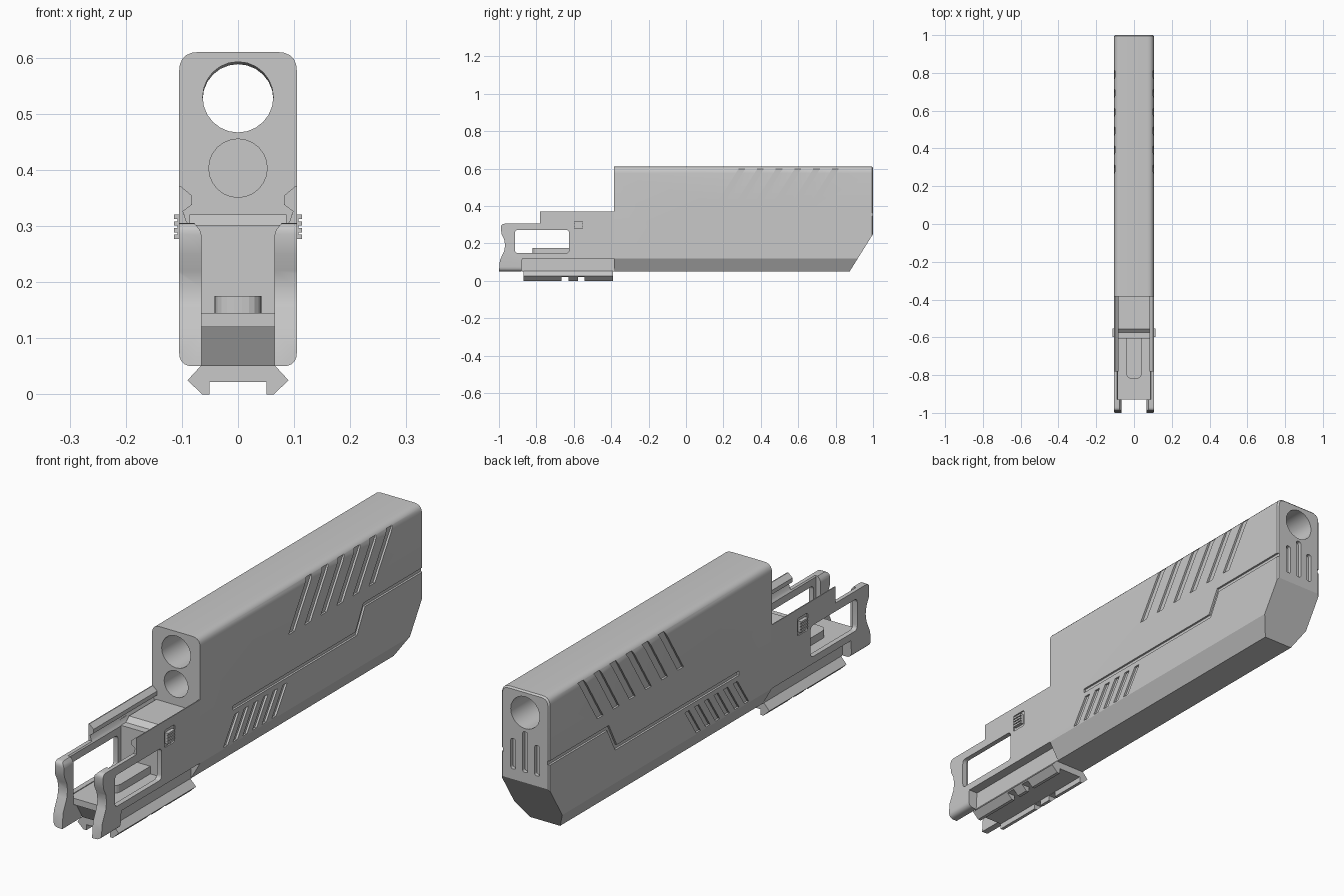
import bpy
import bmesh
import math
from mathutils import Vector

if "Cube" in bpy.data.objects:
    bpy.data.objects.remove(bpy.data.objects["Cube"])

GREY = (0.58, 0.58, 0.58, 1)
grey = bpy.data.materials.new("plain_grey")
grey.use_nodes = True
grey.diffuse_color = GREY
shader = next(n for n in grey.node_tree.nodes if n.type == "BSDF_PRINCIPLED")
shader.inputs["Base Color"].default_value = GREY
shader.inputs["Roughness"].default_value = 0.6


def finish(name, bm):
    bmesh.ops.recalc_face_normals(bm, faces=bm.faces)
    mesh = bpy.data.meshes.new(name)
    bm.to_mesh(mesh)
    bm.free()
    mesh.materials.append(grey)
    obj = bpy.data.objects.new(name, mesh)
    bpy.context.collection.objects.link(obj)
    return obj


def fillet(points, steps=5):
    """Round every corner that carries a radius as its third value."""
    out = []
    for i, p in enumerate(points):
        c = Vector(p[:2])
        if len(p) < 3:
            out.append(c)
            continue
        a = Vector(points[i - 1][:2])
        b = Vector(points[(i + 1) % len(points)][:2])
        a = c + (a - c).normalized() * p[2]
        b = c + (b - c).normalized() * p[2]
        for k in range(steps + 1):
            t = k / steps
            out.append(a * (1 - t) ** 2 + c * 2 * t * (1 - t) + b * t * t)
    return out


def prism(name, axis, points, lo, hi, end_bevel=0):
    """Extrude a 2D outline along an axis."""
    place = {"x": lambda p, d: (d, p[0], p[1]),
             "y": lambda p, d: (p[0], d, p[1]),
             "z": lambda p, d: (p[0], p[1], d)}[axis]
    bm = bmesh.new()
    outline = fillet(points)
    a = [bm.verts.new(place(p, lo)) for p in outline]
    b = [bm.verts.new(place(p, hi)) for p in outline]
    bm.faces.new(a)
    end = bm.faces.new(b)
    for i in range(len(a)):
        bm.faces.new((a[i - 1], a[i], b[i], b[i - 1]))
    if end_bevel:
        bmesh.ops.recalc_face_normals(bm, faces=bm.faces)
        bmesh.ops.bevel(bm, geom=list(end.edges), offset=end_bevel,
                        segments=1, affect="EDGES")
    return finish(name, bm)


def rect(a, b, c, d, r=None):
    pts = [(a, c), (b, c), (b, d), (a, d)]
    return [p + (r,) for p in pts] if r else pts


def tube(front, back, r, z_front, z_back, sides=24):
    """Round cutter running along y."""
    bm = bmesh.new()
    rings = []
    for y, z in ((front, z_front), (back, z_back)):
        rings.append([bm.verts.new((r * math.cos(2 * math.pi * i / sides), y,
                                    z + r * math.sin(2 * math.pi * i / sides)))
                      for i in range(sides)])
    a, b = rings
    bm.faces.new(a)
    bm.faces.new(b)
    for i in range(sides):
        bm.faces.new((a[i - 1], a[i], b[i], b[i - 1]))
    return finish("cutter", bm)


def cut(target, cutter, operation="DIFFERENCE"):
    mod = target.modifiers.new("cut", "BOOLEAN")
    mod.operation = operation
    mod.solver = "EXACT"
    mod.object = cutter
    bpy.context.view_layer.objects.active = target
    bpy.ops.object.modifier_apply(modifier=mod.name)
    bpy.data.objects.remove(cutter)


def smooth(obj):
    bpy.ops.object.select_all(action="DESELECT")
    obj.select_set(True)
    bpy.context.view_layer.objects.active = obj
    bpy.ops.object.shade_smooth_by_angle(angle=math.radians(24))


# Main housing with rounded top, chamfered keel and sloped rear
housing = prism("main_housing", "y", [
    (-0.065, 0.05), (0.065, 0.05), (0.105, 0.12), (0.105, 0.61, 0.035),
    (-0.105, 0.61, 0.035), (-0.105, 0.12)], -0.385, 1.0, end_bevel=0.006)
cut(housing, prism("cutter", "x", [(0.844, 0), (1.1, 0.41), (1.1, 0)], -0.2, 0.2))

# Through bore and blind lower bore
cut(housing, tube(-0.5, 1.1, 0.063, 0.53, 0.525))
cut(housing, tube(-0.5, -0.1, 0.052, 0.403, 0.403))

# Vertical slots on the rear face
for x, top in ((-0.052, 0.41), (0, 0.45), (0.052, 0.41)):
    cut(housing, prism("cutter", "y", rect(x - 0.011, x + 0.011, 0.29, top, 0.01),
                       0.985, 1.1))

# Slanted vents and the stepped seam on both flanks
for side in (-1, 1):
    lo, hi = sorted((side * 0.097, side * 0.13))
    for i in range(6):
        y = 0.165 + i * 0.1
        cut(housing, prism("cutter", "x", [
            (y, 0.415), (y + 0.036, 0.415), (y + 0.151, 0.597), (y + 0.115, 0.597)], lo, hi))
        y = -0.24 + i * 0.06
        cut(housing, prism("cutter", "x", [
            (y, 0.125), (y + 0.026, 0.125), (y + 0.096, 0.23), (y + 0.07, 0.23)], lo, hi))
    cut(housing, prism("cutter", "x", [
        (-0.18, 0.25), (0.59, 0.25), (0.64, 0.345), (1.1, 0.345),
        (1.1, 0.362), (0.63, 0.362), (0.58, 0.267), (-0.18, 0.267)], lo, hi))
smooth(housing)

# Side arms: windowed plates with thick waisted tips and an inner guide groove
for side, label in ((1, "left"), (-1, "right")):
    def mirrored(points):
        return [(side * p[0],) + tuple(p[1:]) for p in points]

    lo, hi = sorted((side * 0.065, side * 0.105))
    arm = prism(label + "_arm", "x", [
        (-1, 0.05), (-0.88, 0.05), (-0.875, 0.12), (-0.383, 0.12), (-0.383, 0.37),
        (-0.78, 0.37), (-0.78, 0.305), (-0.99, 0.305, 0.02), (-0.987, 0.25),
        (-0.972, 0.22), (-0.967, 0.19), (-0.972, 0.16), (-0.995, 0.11)], lo, hi)
    cut(arm, prism("cutter", "y", mirrored([
        (0.05, 0.04), (0.05, 0.05), (0.105, 0.05, 0.025), (0.105, 0.4), (0.2, 0.4),
        (0.2, 0.04)]), -1.1, -0.8))
    cut(arm, prism("cutter", "y", mirrored([
        (0.05, 0.145), (0.085, 0.145), (0.085, 0.3), (0.092, 0.308), (0.098, 0.326),
        (0.082, 0.338), (0.082, 0.354), (0.1035, 0.372), (0.1035, 0.4), (0.05, 0.4)]),
        -0.93, -0.3))
    cut(arm, prism("cutter", "y", mirrored([
        (0.05, 0.28), (0.064, 0.28), (0.068, 0.293), (0.082, 0.31), (0.05, 0.31)]),
        -1.1, -0.9))
    lo, hi = sorted((side * 0.05, side * 0.2))
    cut(arm, prism("cutter", "x", rect(-0.915, -0.625, 0.148, 0.272, 0.018), lo, hi))
    lo, hi = sorted((side * 0.1, side * 0.2))
    cut(arm, prism("cutter", "x", rect(-0.608, -0.542, 0.265, 0.333, 0.01), lo, hi))
    smooth(arm)

    # Ribbed catch button
    lo, hi = sorted((side * 0.095, side * 0.108))
    prism(label + "_button", "x", rect(-0.597, -0.553, 0.277, 0.32, 0.006), lo, hi)
    lo, hi = sorted((side * 0.1, side * 0.114))
    for i in range(4):
        z = 0.277 + i * 0.0117
        prism(label + "_button_rib", "x", rect(-0.597, -0.553, z, z + 0.008), lo, hi)

# Floor between the arms
prism("lower_frame", "x", [(-0.93, 0.143), (-0.38, 0.143), (-0.38, 0.05),
                           (-0.875, 0.05)], -0.066, 0.066)
prism("floor_plate", "z", [(-0.09, -0.38), (-0.09, -0.875), (-0.066, -0.93),
                           (0.066, -0.93), (0.09, -0.875), (0.09, -0.38)], 0.12, 0.145)
prism("floor_tongue", "z", [(-0.042, -0.6), (-0.042, -0.82, 0.035),
                            (0.042, -0.82, 0.035), (0.042, -0.6)], 0.14, 0.175)

# Stepped block closing the channel in front of the housing
prism("cross_block", "x", [
    (-0.605, 0.14), (-0.605, 0.302), (-0.575, 0.302), (-0.555, 0.32), (-0.38, 0.32),
    (-0.38, 0.14)], -0.086, 0.086)

# Dovetail rail underneath with notched lips
half = [(0.065, 0.052), (0.09, 0.025), (0.064, 0), (0.051, 0), (0.051, 0.022)]
rail = prism("accessory_rail", "y", half + [(-x, z) for x, z in reversed(half)],
             -0.87, -0.39)
for y in (-0.665, -0.578):
    cut(rail, prism("cutter", "x", rect(y, y + 0.036, -0.05, 0.021), -0.2, 0.2))
